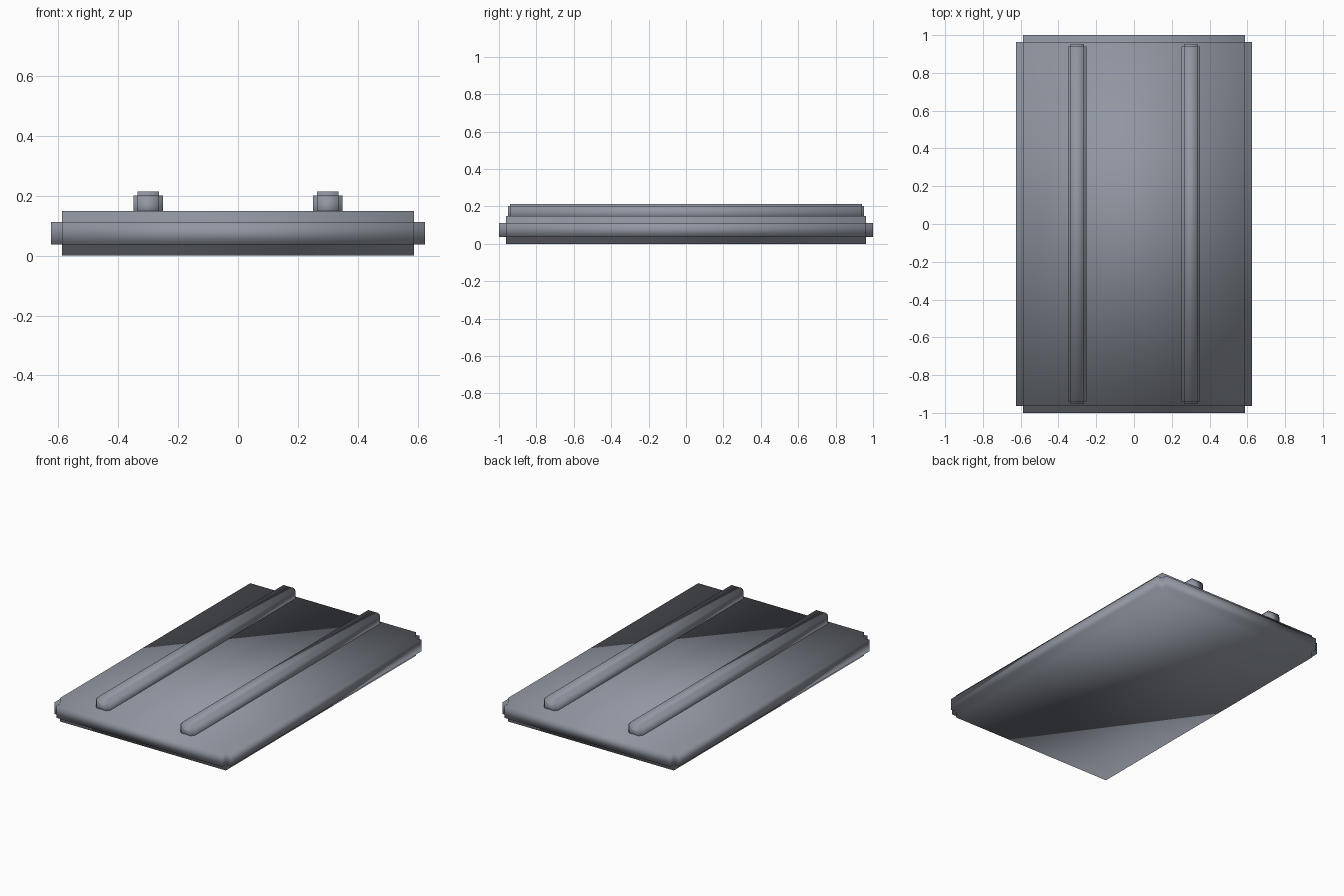
import bpy, bmesh
from itertools import product

if "Cube" in bpy.data.objects:
    bpy.data.objects.remove(bpy.data.objects["Cube"])

# Slate grey finish
slate = bpy.data.materials.new("slate_grey")
slate.diffuse_color = (0.28, 0.305, 0.355, 1)
slate.use_nodes = True
slate.node_tree.nodes["Principled BSDF"].inputs["Base Color"].default_value = slate.diffuse_color


def stepped_block(name, centre, half, step):
    """Box whose six faces are each raised by a step, leaving notched edges."""
    bm = bmesh.new()
    lines = [(-h, -h + step, h - step, h) for h in half]
    filled = {c for c in product(range(3), repeat=3)
              if sum(i != 1 for i in c) <= 1}
    verts = {}

    def vert(key):
        if key not in verts:
            verts[key] = bm.verts.new([lines[a][key[a]] for a in range(3)])
        return verts[key]

    # Skin every exposed side of the filled cells
    for cell in sorted(filled):
        for axis, side in product(range(3), (0, 1)):
            near = list(cell)
            near[axis] += 1 if side else -1
            if tuple(near) in filled:
                continue
            u, v = (axis + 1) % 3, (axis + 2) % 3
            loop = []
            for du, dv in ((0, 0), (1, 0), (1, 1), (0, 1)):
                k = list(cell)
                k[axis] += side
                k[u] += du
                k[v] += dv
                loop.append(vert(tuple(k)))
            face = bm.faces.new(loop if side else loop[::-1])
            face.smooth = True
    mesh = bpy.data.meshes.new(name)
    bm.to_mesh(mesh)
    bm.free()
    mesh.materials.append(slate)
    obj = bpy.data.objects.new(name, mesh)
    obj.location = centre
    bpy.context.collection.objects.link(obj)


# Base slab
stepped_block("slab", (0, 0, 0.075), (0.625, 1.0, 0.075), 0.0375)

# Two long rails, sunk slightly into the slab
for side, label in ((-1, "left"), (1, "right")):
    stepped_block(label + "_rail", (side * 0.3, 0, 0.164),
                  (0.049, 0.953, 0.05), 0.0125)
